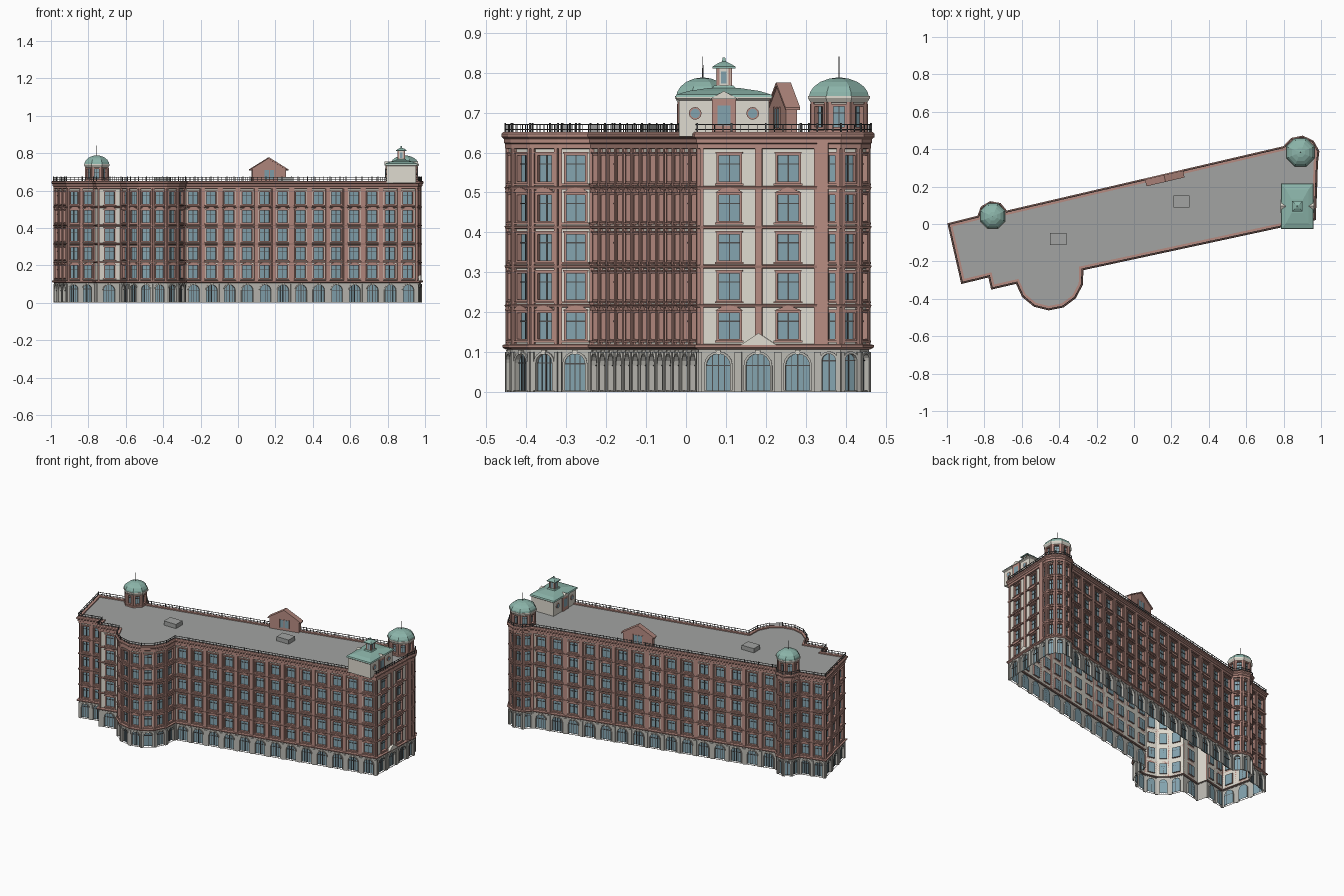
import bpy
from math import sin, cos, pi, radians
from mathutils import Vector as V

if "Cube" in bpy.data.objects:
    bpy.data.objects.remove(bpy.data.objects["Cube"])

COL = dict(beige=(.74, .71, .63, 1), brick=(.47, .26, .22, 1), stone=(.5, .49, .45, 1), glass=(.23, .37, .43, 1),
           roof=(.36, .37, .36, 1), copper=(.26, .46, .40, 1), iron=(.08, .08, .08, 1))
MAT = {}
for k, c in COL.items():
    MAT[k] = bpy.data.materials.new(k)
    MAT[k].diffuse_color = c
PARTS = {}                                  # (part name, material) -> verts, faces


def add(part, mat, pts, faces):
    vs, fs = PARTS.setdefault((part, mat), ([], []))
    o = len(vs)
    vs.extend(tuple(p) for p in pts)
    fs.extend([o + i for i in f] for f in faces)


def rings(part, mat, loops, cap0=False, cap1=True):
    n = len(loops[0])
    faces = [(k*n + i, k*n + (i+1) % n, (k+1)*n + (i+1) % n, (k+1)*n + i)
             for k in range(len(loops)-1) for i in range(n)]
    if cap0:
        faces.append(list(range(n))[::-1])
    if cap1:
        faces.append([(len(loops)-1)*n + i for i in range(n)])
    add(part, mat, [p for l in loops for p in l], faces)


class Frame:                                # local wall coordinates: s along, z up, d outwards
    def __init__(self, a, b):
        self.a, self.len = V(a), (V(b) - V(a)).length
        self.u = (V(b) - V(a)).normalized()
        self.n = V((self.u.y, -self.u.x))

    def pt(self, s, z, d):
        p = self.a + self.u*s + self.n*d
        return (p.x, p.y, z)


def face(part, mat, F, pts, d):
    add(part, mat, [F.pt(s, z, d) for s, z in pts], [list(range(len(pts)))])


def prism(part, mat, F, pts, d0, d1):
    rings(part, mat, [[F.pt(s, z, d) for s, z in pts] for d in (d0, d1)], True)


def box(part, mat, F, s0, s1, z0, z1, d0, d1):
    prism(part, mat, F, [(s0, z0), (s1, z0), (s1, z1), (s0, z1)], d0, d1)


def offset(poly, d):
    out, n = [], len(poly)
    for i in range(n):
        n1, n2 = Frame(poly[i-1], poly[i]).n, Frame(poly[i], poly[(i+1) % n]).n
        out.append(V(poly[i]) + (n1 + n2) / (1 + n1.dot(n2)) * d)
    return out


def frames(poly):
    return [Frame(p, poly[(i+1) % len(poly)]) for i, p in enumerate(poly)]


def band(part, mat, poly, prof, closed=False):
    if closed:
        prof = prof + prof[:1]
    rings(part, mat, [[(p.x, p.y, z) for p in offset(poly, d)] for d, z in prof], False, False)


def cell(wall, F, s0, s1, z0, z1, w, h0, h1, arch=False, trim='brick'):
    # one wall bay with a recessed window or arched opening
    c, r = (s0 + s1)/2, w/2
    if arch:
        def hole(e):
            sp = h1 - r
            return [(c-r-e, h0)] + [(c-(r+e)*cos(pi*i/8), sp+(r+e)*sin(pi*i/8)) for i in range(9)] + [(c+r+e, h0)]
    else:
        def hole(e):
            return [(c-r-e, h0-e), (c-r-e, h1+e), (c+r+e, h1+e), (c+r+e, h0-e)]
    H = hole(0)
    face(wall + '_wall', wall, F, [(s0, h0)] + H + [(s1, h0), (s1, z1), (s0, z1)], 0)
    if h0 > z0:
        face(wall + '_wall', wall, F, [(s0, z0), (s1, z0), (s1, h0), (s0, h0)], 0)
    face('window_glass', 'glass', F, H[::-1], -.009)
    T = hole(.006)
    n = len(H)
    loops = [[F.pt(s, z, d) for s, z in P] for P, d in ((T, 0), (T, .005), (H, .005), (H, -.009))]
    last = n - 1 if arch else n
    add('window_surround', trim, [p for l in loops for p in l],
        [(k*n+i, k*n+(i+1) % n, (k+1)*n+(i+1) % n, (k+1)*n+i) for k in range(3) for i in range(last)])
    box('glazing_bars', 'iron', F, c-.0015, c+.0015, h0, h1, -.009, -.006)
    zb = h1 - r if arch else h0 + (h1-h0)*.68
    box('glazing_bars', 'iron', F, c-r, c+r, zb-.0015, zb+.0015, -.009, -.006)
    if arch and r > .022:
        for s in (c-r*.5, c+r*.5):
            box('glazing_bars', 'iron', F, s-.001, s+.001, h0, h1-r*.2, -.009, -.006)
        prism('keystones', 'beige', F, [(c-.004, h1-.002), (c+.004, h1-.002), (c+.007, h1+.01), (c-.007, h1+.01)], 0, .008)


def arc(cx, cy, r, a0, a1, n):
    return [(cx + r*cos(radians(a0+(a1-a0)*i/n)), cy + r*sin(radians(a0+(a1-a0)*i/n))) for i in range(n+1)]


# Footprint: stepped west end, round bay, long front, corner tower, back with turret
outline = ([(-.92, -.315), (-.775, -.28), (-.76, -.345)] + arc(-.452, -.277, .18, 192, 371, 7)
           + [(.967, .025)] + arc(.89, .37, .098, -25, 155, 5) + arc(-.755, .04, .078, 20, 180, 4) + [(-.992, 0)])
bays = [2, 0, 1] + [1]*7 + [13, 2] + [1]*5 + [15] + [1]*4 + [2, 3]
W = offset(outline, -.012)
G = offset(outline, -.008)
walls, base = frames(W), frames(G)

# Stone ground floor with arches
for i, F in enumerate(base):
    n = 3 if i == 11 else bays[i]
    if not n:
        face('stone_wall', 'stone', F, [(0, 0), (F.len, 0), (F.len, .112), (0, .112)], 0)
    for k in range(n):
        c = F.len/n
        cell('stone', F, k*c, (k+1)*c, 0, .112, min(.062, c*.6), .004, .096, True, 'stone')
    for k in range(n+1):
        s = F.len*k/max(n, 1)
        box('stone_piers', 'stone', F, max(0, s-.009), min(F.len, s+.009), 0, .1, 0, .005)

# Five upper floors
levels = [.118 + .0985*k for k in range(6)]
for i, F in enumerate(walls):
    n = bays[i]
    if not n:
        face('beige_wall', 'beige', F, [(0, .112), (F.len, .112), (F.len, .625), (0, .625)], 0)
        continue
    c = F.len/n
    w = min(.052, c*.55)
    for k in range(n):
        m = (k+.5)*c
        for f in range(5):
            z = levels[f]
            cell('beige', F, k*c, (k+1)*c, z, levels[f+1], w, z+.015, z+.08)
            box('window_sills', 'brick', F, m-w/2-.01, m+w/2+.01, z+.006, z+.011, 0, .009)
            if f in (0, 3) and c > .07:         # pediments over windows
                a = w/2 + .01
                top = [(m, z+.1)] if k % 2 else [(m+a*.5, z+.096), (m, z+.099), (m-a*.5, z+.096)]
                prism('window_pediments', 'brick', F, [(m-a, z+.086), (m+a, z+.086)] + top, 0, .011)
            else:
                box('window_heads', 'brick', F, m-w/2-.008, m+w/2+.008, z+.085, z+.089, 0, .008)
    for k in range(n+1):
        s = k*c
        box('brick_pilasters', 'brick', F, max(0, s-.009), min(F.len, s+.009), .118, .615, 0, .008)
        if n > 3 and 0 < k < n:
            for e in (-.012, .012):
                box('pilaster_edges', 'brick', F, s+e-.002, s+e+.002, .118, .615, 0, .005)

# Horizontal mouldings, cornice, roof deck
band('base_cornice', 'brick', W, [(0, .105), (.009, .108), (.015, .112), (.015, .118), (0, .121)])
for z in levels[1:5]:
    band('string_courses', 'brick', W, [(0, z-.005), (.008, z-.004), (.01, z+.002), (0, z+.004)])
band('main_entablature', 'brick', W, [(0, .609), (.008, .61), (.008, .622), (.011, .624), (.011, .634),
                                      (.017, .639), (.017, .647), (.012, .652), (-.006, .652), (-.006, .642)])
add('roof_deck', 'roof', [(p.x, p.y, .645) for p in W], [list(range(len(W)))])

# Roof railing
R = offset(W, .008)
for z in (.657, .669):
    band('railing_bars', 'iron', R, [(-.0015, z), (.0015, z), (.0015, z+.0025), (-.0015, z+.0025)], True)
for F in frames(R):
    n = max(1, round(F.len/.022))
    for k in range(n):
        s, t = F.len*k/n, .002 if k % 4 == 0 else .0008
        box('railing_posts', 'iron', F, s-t, s+t, .65, .674 if t > .001 else .67, -t, t)

# Entrance pediment and brick pier on the right side
E = walls[11]
m = E.len/2
prism('entrance_pediment', 'beige', E, [(m-.045, .118), (m+.045, .118), (m, .148)], 0, .018)
box('tower_pier', 'brick', walls[12], 0, .028, .118, .65, 0, .011)


def ring(cx, cy, r, z, n=8, off=pi/8):
    return [(cx + r*cos(off+2*pi*i/n), cy + r*sin(off+2*pi*i/n), z) for i in range(n)]


# Octagonal lanterns with copper domes
for cx, cy, r in ((.89, .383, .073), (-.755, .042, .064)):
    oct_ = [V(p[:2]) for p in ring(cx, cy, r, 0)]
    for F in frames(oct_):
        cell('beige', F, 0, F.len, .64, .735, F.len*.5, .664, .715)
        for s in (0, F.len-.009):
            box('lantern_pilasters', 'brick', F, s, s+.009, .645, .728, 0, .004)
    band('lantern_base', 'brick', oct_, [(0, .644), (.006, .646), (.006, .655), (0, .657)])
    band('lantern_cornice', 'beige', oct_, [(0, .724), (.004, .726), (.01, .736), (.01, .742), (0, .742)])
    rings('copper_domes', 'copper', [ring(cx, cy, (r+.008)*q, z) for q, z in
          ((1, .741), (.96, .752), (.84, .765), (.62, .777), (.33, .785), (.05, .788))], True)
    rings('finials', 'iron', [ring(cx, cy, .0018, .785), ring(cx, cy, .001, .84)])


def loft(part, mat, cx, cy, prof):
    rings(part, mat, [[(cx+a*x, cy+b*y, z) for a, b in ((-1, -1), (1, -1), (1, 1), (-1, 1))] for x, y, z in prof], True)


# Rooftop pavilion with copper roof and cupola
px, py = .873, .095
loft('pavilion_walls', 'beige', px, py, [(.079, .113, .64), (.079, .113, .735)])
loft('pavilion_eaves', 'beige', px, py, [(.079, .113, .73), (.085, .12, .735), (.085, .12, .74)])
loft('pavilion_roof', 'copper', px, py, [(.087, .122, .739), (.084, .119, .745), (.06, .09, .754), (.03, .036, .762)])
for sx in (1, -1):
    F = Frame((px+sx*.079, py-sx*.113), (px+sx*.079, py+sx*.113))
    m = .113
    box('pavilion_bay', 'brick', F, m-.03, m+.03, .645, .734, 0, .006)
    box('pavilion_window', 'glass', F, m-.016, m+.016, .668, .718, .006, .007)
    prism('pavilion_pediment', 'beige', F, [(m-.036, .734), (m+.036, .734), (m, .754)], -.02, .01)
    for s in (m-.072, m+.072):
        for q, mat, d in ((.016, 'brick', .004), (.012, 'glass', .005)):
            prism('round_windows', mat, F, [(s+q*cos(pi*i/6), .698+q*sin(pi*i/6)) for i in range(12)], 0, d)
loft('cupola_base', 'copper', px, py, [(.03, .032, .758), (.024, .024, .768)])
loft('cupola_body', 'beige', px, py, [(.018, .018, .765), (.018, .018, .81)])
sq = [V((px+a*.018, py+b*.018)) for a, b in ((-1, -1), (1, -1), (1, 1), (-1, 1))]
for F in frames(sq):
    box('cupola_windows', 'glass', F, .011, .025, .773, .803, 0, .001)
    for s in (.001, .029):
        box('cupola_posts', 'brick', F, s, s+.006, .767, .81, 0, .002)
loft('cupola_roof', 'copper', px, py, [(.029, .029, .81), (.029, .029, .815), (.016, .016, .823), (.005, .005, .828), (.003, .003, .838)])

# Brick gable on the back parapet
F = walls[17]
a, b = (.795-.24)*1.026, (.795-.06)*1.026
m = (a+b)/2
prism('back_gable', 'brick', F, [(a, .64), (b, .64), (b, .715), (m, .768), (a, .715)], -.022, .006)
prism('gable_coping', 'brick', F, [(a-.012, .706), (a-.012, .713), (m, .776), (b+.012, .713), (b+.012, .706), (m, .767)], -.026, .012)
for d0, d1 in ((.006, .008), (-.024, -.022)):
    box('gable_window', 'glass', F, m-.026, m+.026, .662, .71, d0, d1)
    for s in (m-.032, m-.002, m+.028):
        box('gable_window_bars', 'brick', F, s, s+.004, .66, .714, d0-.002, d1+.002)

# Roof hatches
for x, y in ((-.405, -.08), (.255, .12)):
    loft('roof_hatches', 'roof', x, y, [(.043, .032, .643), (.043, .032, .672)])

for (name, mat), (vs, fs) in PARTS.items():
    me = bpy.data.meshes.new(name)
    me.from_pydata(vs, [], fs)
    me.materials.append(MAT[mat])
    me.update()
    bpy.context.collection.objects.link(bpy.data.objects.new(name, me))

for m in bpy.data.materials:
    if m.users and not m.is_grease_pencil:
        m.use_nodes = True
        m.node_tree.nodes["Principled BSDF"].inputs["Base Color"].default_value = m.diffuse_color
